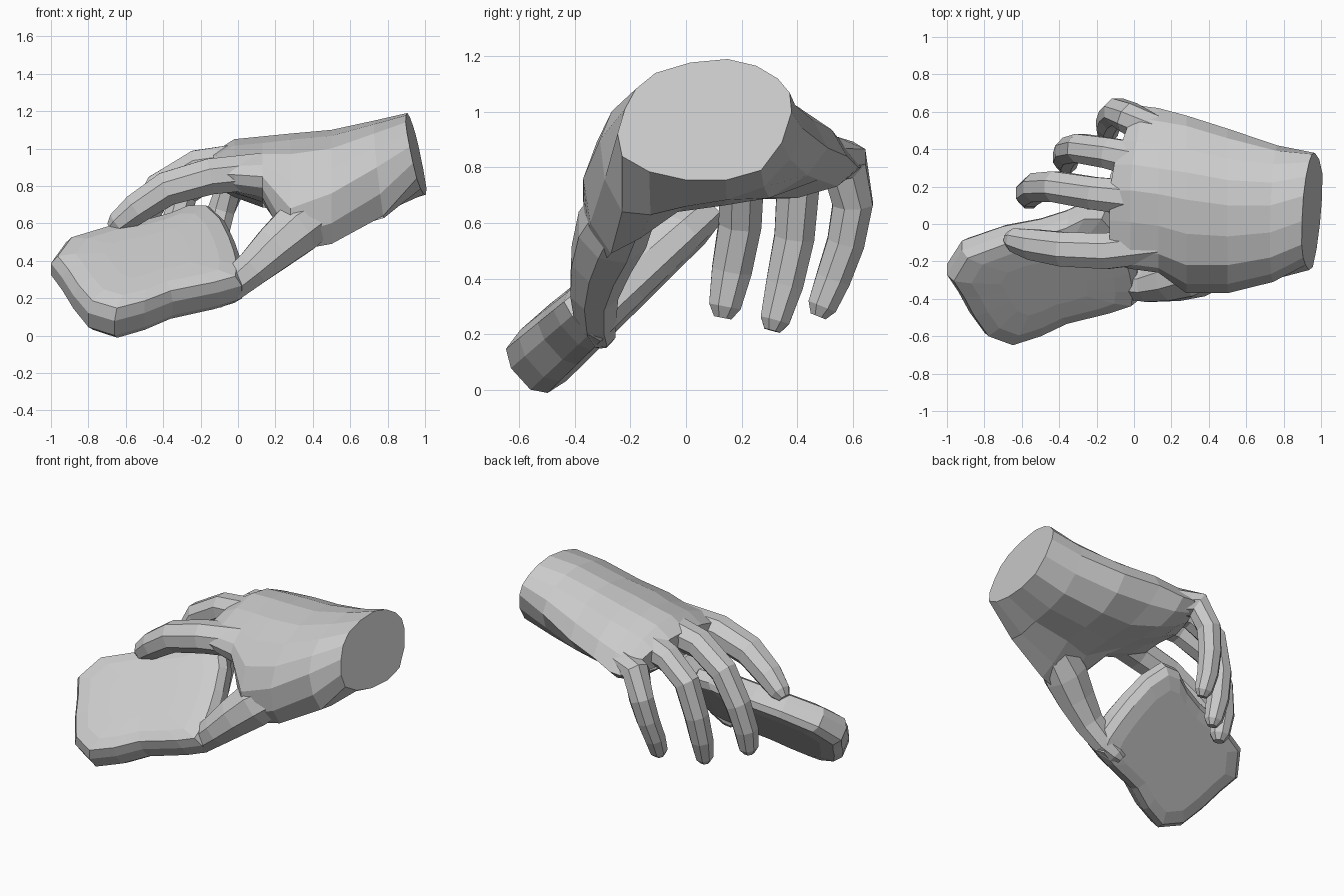
import bpy, bmesh, math
from mathutils import Vector


def make_object(name, rings):
    """Skin a list of equal-length closed rings and cap both ends."""
    bm = bmesh.new()
    loops = [[bm.verts.new(p) for p in ring] for ring in rings]
    for a, b in zip(loops, loops[1:]):
        n = len(a)
        for i in range(n):
            bm.faces.new((a[i], a[(i + 1) % n], b[(i + 1) % n], b[i]))
    bm.faces.new(loops[0][::-1])
    bm.faces.new(loops[-1])
    bmesh.ops.recalc_face_normals(bm, faces=bm.faces)
    mesh = bpy.data.meshes.new(name)
    bm.to_mesh(mesh)
    bm.free()
    obj = bpy.data.objects.new(name, mesh)
    bpy.context.collection.objects.link(obj)
    return obj


def digit(name, path, flat=1.0, sides=8):
    """Low-poly finger along (x, y, z, radius) points, with a blunt tip."""
    pts = [Vector(p[:3]) for p in path]
    rad = [p[3] for p in path]
    end = (pts[-1] - pts[-2]).normalized()
    pts.append(pts[-1] + end * rad[-1] * 0.7)
    rad.append(rad[-1] * 0.55)
    rings = []
    for i, p in enumerate(pts):
        t = (pts[min(i + 1, len(pts) - 1)] - pts[max(i - 1, 0)]).normalized()
        side = Vector((0, 1, 0))
        side = (side - t * side.dot(t)).normalized()
        up = side.cross(t)
        ring = []
        for k in range(sides):
            a = 2 * math.pi * (k + 0.5) / sides
            ring.append(p + side * math.cos(a) * rad[i] * flat * 1.04
                        + up * math.sin(a) * rad[i] * 1.04)
        rings.append(ring)
    return make_object(name, rings)


# Wrist and palm: x, then (y, z) round the section from the little-finger edge
# over the back of the hand to the thumb edge, thumb base and hollow
sections = [
    (0.95, (.38, 1.0), (.33, 1.12), (.15, 1.19), (-.11, 1.14),
     (-.22, 1.01), (-.23, .84), (.0, .755), (.27, .79)),
    (0.75, (.42, .94), (.32, 1.09), (.10, 1.15), (-.18, 1.08),
     (-.31, .90), (-.23, .64), (.0, .66), (.28, .73)),
    (0.50, (.51, .87), (.35, 1.05), (.10, 1.10), (-.22, 1.0),
     (-.37, .76), (-.27, .49), (-.03, .64), (.30, .69)),
    (0.28, (.58, .84), (.40, 1.02), (.13, 1.08), (-.22, .97),
     (-.37, .68), (-.31, .45), (-.12, .66), (.30, .69)),
    (0.13, (.62, .80), (.42, 1.0), (.16, 1.065), (-.16, .97),
     (-.26, .85), (-.18, .74), (.05, .70), (.40, .69)),
    (-0.02, (.63, .80), (.44, .98), (.18, 1.05), (-.14, .96),
     (-.24, .86), (-.15, .77), (.08, .76), (.42, .73)),
    (-0.13, (.59, .82), (.44, .93), (.18, .98), (-.12, .92),
     (-.21, .86), (-.13, .80), (.08, .81), (.42, .79)),
]
rings = []
for s, (x, *pts) in enumerate(sections):
    pts = [Vector(p) for p in pts]
    n, ring = len(pts), []
    for i in range(n):
        a, b, c, d = (pts[(i + k) % n] for k in (-1, 0, 1, 2))
        for q in (b, (b + c) * 0.5625 - (a + d) * 0.0625):
            dx = 0.0
            if s < 2:       # slanted wrist cut
                dx = (0.08 * (q.x - 0.07) - 0.23 * (q.y - 0.97)) * (1, .5)[s]
            elif s > 4:     # knuckle line falls back to the little finger
                dx = 0.35 * max(0, q.x - 0.25) * (s - 4) / 2
            ring.append(Vector((x + dx, q.x, q.y)))
    rings.append(ring)
hand = make_object("hand", rings)

# Fingers and thumb
digits = [
    digit("index_finger", [
        (0.13, -0.11, 0.88, 0.10), (-0.15, -0.145, 0.85, 0.10),
        (-0.38, -0.135, 0.785, 0.095), (-0.54, -0.11, 0.68, 0.085),
        (-0.64, -0.085, 0.60, 0.065)]),
    digit("middle_finger", [
        (0.08, 0.13, 0.94, 0.10), (-0.22, 0.165, 0.905, 0.09),
        (-0.42, 0.20, 0.79, 0.085), (-0.52, 0.195, 0.60, 0.08),
        (-0.56, 0.165, 0.43, 0.075), (-0.56, 0.14, 0.30, 0.06)]),
    digit("ring_finger", [
        (0.08, 0.33, 0.91, 0.10), (-0.14, 0.38, 0.87, 0.085),
        (-0.29, 0.405, 0.76, 0.08), (-0.35, 0.39, 0.55, 0.075),
        (-0.365, 0.355, 0.38, 0.07), (-0.36, 0.32, 0.25, 0.055)]),
    digit("little_finger", [
        (0.12, 0.49, 0.83, 0.09), (-0.03, 0.57, 0.82, 0.085),
        (-0.09, 0.60, 0.67, 0.075), (-0.12, 0.575, 0.53, 0.07),
        (-0.14, 0.53, 0.40, 0.065), (-0.14, 0.49, 0.30, 0.055)]),
    digit("thumb", [
        (0.50, -0.20, 0.70, 0.12), (0.32, -0.265, 0.575, 0.145),
        (0.20, -0.305, 0.47, 0.125), (0.08, -0.33, 0.36, 0.10),
        (-0.04, -0.325, 0.26, 0.085), (-0.12, -0.305, 0.20, 0.06)], flat=0.9),
]

# Merge the digits into the palm as one skin
bpy.context.view_layer.objects.active = hand
for d in digits:
    mod = hand.modifiers.new(d.name, "BOOLEAN")
    mod.operation = "UNION"
    mod.solver = "EXACT"
    mod.object = d
    bpy.ops.object.modifier_apply(modifier=mod.name)
    bpy.data.objects.remove(d)

# Held slab: outline seen from the front, laid on a tilted plane
outline = [(-1, .36), (-.92, .49), (-.7, .57), (-.5, .61), (-.35, .66),
           (-.25, .71), (-.15, .71), (-.07, .62), (-.02, .5), (.01, .4),
           (.03, .3), (.02, .22), (-.1, .18), (-.35, .12), (-.5, .05),
           (-.66, 0), (-.8, .05), (-.88, .16), (-.94, .27)]
centre = Vector((-0.48, 0.36))
normal = Vector((0, -0.67, 0.74))


def slab_ring(scale, offset):
    ring = []
    for p in outline:
        x, z = centre + (Vector(p) - centre) * scale
        zm = 0.035 + 0.88 * z
        thick = 0.145 - 0.055 * z / 0.7
        if offset < 0:
            thick *= 0.8
        ring.append(Vector((x, -0.63 + 1.11 * zm, zm)) + normal * thick * offset)
    return ring


make_object("held_slab", [slab_ring(s, o) for s, o in (
    (0.45, -1.0), (0.75, -1.0), (0.92, -0.85), (1.0, -0.4),
    (1.0, 0.4), (0.93, 0.85), (0.75, 1.0), (0.45, 1.05))])
